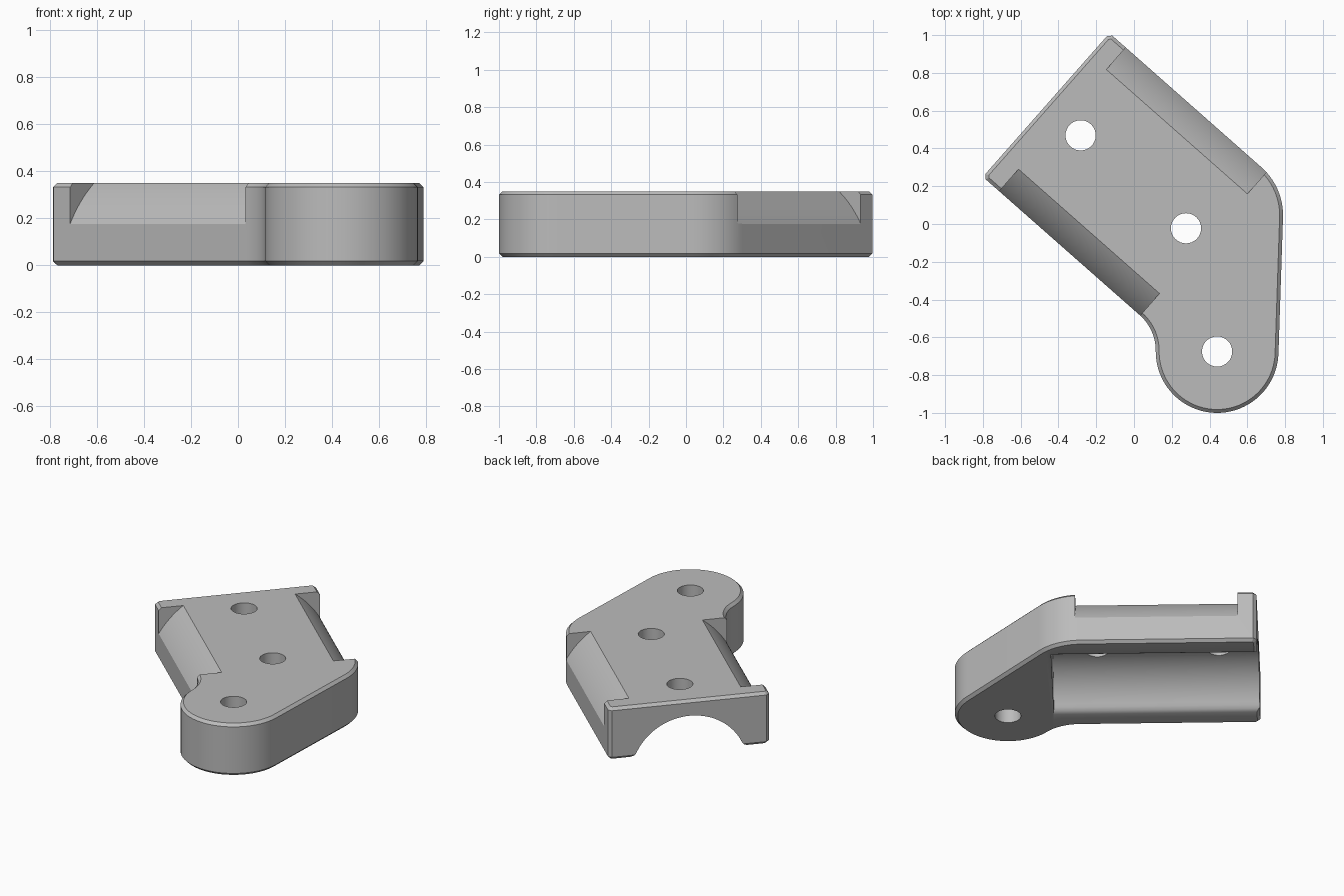
import bpy, bmesh, math
from mathutils import Vector

cube = bpy.data.objects.get("Cube")
if cube:
    bpy.data.objects.remove(cube, do_unlink=True)

HEIGHT, HALF, CHAMFER = 0.35, 0.507, 0.02
SLOPE = math.radians(48.6)                                # direction across the saddle
across = Vector((math.cos(SLOPE), math.sin(SLOPE), 0))
along = Vector((across.y, -across.x, 0))                  # runs from the square end to the lug
up = Vector((0, 0, 1))
END = Vector((-0.465, 0.63, 0))                           # middle of the square end
LUG, LUG_R = Vector((0.44, -0.675, 0)), 0.325
PIPE_Z, PIPE_R, OUTER_R = -0.12, 0.365, 0.587


def arc(centre, radius, start, stop, steps):
    angles = [start + (stop - start) * i / steps for i in range(steps + 1)]
    return [centre + radius * Vector((math.cos(a), math.sin(a), 0)) for a in angles]


def prism(name, points, direction):
    """Extrude a closed loop of points into a solid."""
    bm = bmesh.new()
    face = bm.faces.new([bm.verts.new(p) for p in points])
    side = bmesh.ops.extrude_face_region(bm, geom=[face])
    bmesh.ops.translate(bm, vec=direction,
                        verts=[v for v in side["geom"] if isinstance(v, bmesh.types.BMVert)])
    bmesh.ops.recalc_face_normals(bm, faces=bm.faces)
    mesh = bpy.data.meshes.new(name)
    bm.to_mesh(mesh)
    bm.free()
    obj = bpy.data.objects.new(name, mesh)
    bpy.context.collection.objects.link(obj)
    return obj


def saddle_prism(name, profile, start, stop):
    """Extrude an (across, height) profile along the saddle axis."""
    points = [END + across * w + up * z + along * start for w, z in profile]
    return prism(name, points, along * (stop - start))


# Plate outline: square end, inner fillet, round lug, outer bend
near, far = END - across * HALF, END + across * HALF
FILLET, BEND = 0.25, 0.34
rel = LUG - near
rise = rel.dot(across) + FILLET
run = rel.dot(along) - math.sqrt((FILLET + LUG_R) ** 2 - rise ** 2)
fillet_centre = near + along * run - across * FILLET
to_lug = LUG - fillet_centre
turn = math.atan2(to_lug.y, to_lug.x)
lean = math.radians(-1.6)
outline = [far + along * CHAMFER, far - across * CHAMFER,
           near + across * CHAMFER, near + along * CHAMFER]
outline += arc(fillet_centre, FILLET, SLOPE, turn, 12)
outline += arc(LUG, LUG_R, turn + math.pi, math.tau + lean, 40)[1:]
outline += arc(Vector((0.449, 0.046, 0)), BEND, lean, SLOPE, 16)
bracket = prism("bracket", outline, up * HEIGHT)

# Chamfer the top and bottom rims
bm = bmesh.new()
bm.from_mesh(bracket.data)
rims = [e for e in bm.edges if abs(e.verts[0].co.z - e.verts[1].co.z) < 0.01]
bmesh.ops.bevel(bm, geom=rims, offset=CHAMFER * 0.9, segments=1, affect="EDGES")
bm.to_mesh(bracket.data)
bm.free()

# Pipe channel with flared lower lips
foot = math.asin((0.03 - PIPE_Z) / PIPE_R)
channel = [(p.x, p.y) for p in arc(Vector((0, PIPE_Z, 0)), PIPE_R, foot, math.pi - foot, 40)]
lip = channel[0][0]
channel = [(lip + 0.06, -0.02), (lip + 0.035, 0), (lip + 0.013, 0.012)] + channel
channel += [(-w, z) for w, z in channel[2::-1]]
cutters = [saddle_prism("channel_cutter", channel, -0.1, 1.26)]

# Rounded shoulder cut on each side, leaving a tab at the square end
shoulder = [(p.x, p.y) for p in arc(Vector((0, PIPE_Z, 0)), OUTER_R,
                                    math.radians(22), math.radians(60), 24)]
shoulder += [(shoulder[-1][0], 0.5), (0.7, 0.5), (0.7, shoulder[0][1])]
for sign, side in ((1, "left"), (-1, "right")):
    cutters.append(saddle_prism(side + "_shoulder_cutter",
                                [(w * sign, z) for w, z in shoulder], 0.115, 1.11))

# Screw holes
for i, centre in enumerate((END + along * 0.243, END + along * 0.987, LUG)):
    ring = arc(centre - up * 0.1, 0.08, 0, math.tau, 32)[:-1]
    cutters.append(prism(f"hole_cutter_{i + 1}", ring, up * 0.6))

bpy.ops.object.select_all(action="DESELECT")
bpy.context.view_layer.objects.active = bracket
bracket.select_set(True)
for cutter in cutters:
    cutter.hide_render = True
    mod = bracket.modifiers.new(cutter.name, "BOOLEAN")
    mod.operation, mod.solver, mod.object = "DIFFERENCE", "EXACT", cutter
    bpy.ops.object.modifier_apply(modifier=mod.name)
    bpy.data.objects.remove(cutter, do_unlink=True)

# Plain grey finish
grey = bpy.data.materials.new("plain_grey")
grey.use_nodes = True
colour = (0.5, 0.5, 0.5, 1)
grey.diffuse_color = colour
grey.node_tree.nodes["Principled BSDF"].inputs["Base Color"].default_value = colour
bracket.data.materials.clear()
bracket.data.materials.append(grey)
bpy.ops.object.shade_smooth_by_angle(angle=math.radians(30))
